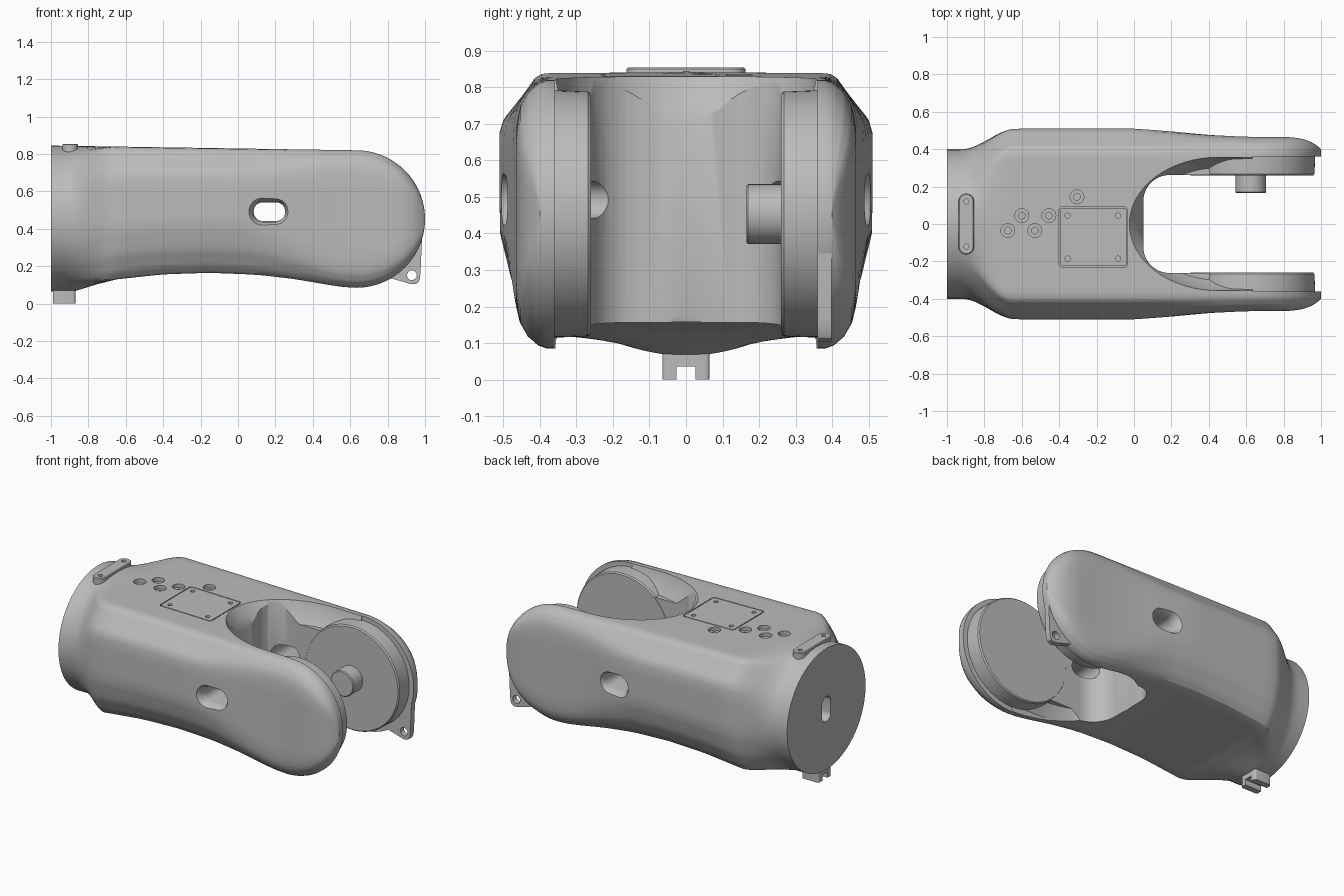
import bpy, bmesh, math
from mathutils import Vector

if "Cube" in bpy.data.objects:
    bpy.data.objects.remove(bpy.data.objects["Cube"])

GREY = (0.5, 0.5, 0.5, 1)
metal = bpy.data.materials.new("plain_grey")
metal.use_nodes = True
metal.diffuse_color = GREY
metal.node_tree.nodes["Principled BSDF"].inputs["Base Color"].default_value = GREY


def loft(name, rings):
    """Closed skin through rings with equal point counts."""
    bm = bmesh.new()
    vs = [[bm.verts.new(p) for p in r] for r in rings]
    n = len(rings[0])
    for a, b in zip(vs, vs[1:]):
        for i in range(n):
            j = (i + 1) % n
            bm.faces.new((a[i], a[j], b[j], b[i]))
    bm.faces.new(vs[0])
    bm.faces.new(vs[-1])
    bmesh.ops.remove_doubles(bm, verts=bm.verts, dist=1e-5)
    bmesh.ops.recalc_face_normals(bm, faces=bm.faces)
    mesh = bpy.data.meshes.new(name)
    bm.to_mesh(mesh)
    bm.free()
    mesh.materials.append(metal)
    ob = bpy.data.objects.new(name, mesh)
    bpy.context.collection.objects.link(ob)
    return ob


def place(pts, axis, t):
    """Set a flat outline at distance t along an axis."""
    if axis == "x":
        return [Vector((t, a, b)) for a, b in pts]
    if axis == "y":
        return [Vector((a, t, b)) for a, b in pts]
    return [Vector((a, b, t)) for a, b in pts]


def stack(name, axis, layers):
    return loft(name, [place(pts, axis, t) for t, pts in layers])


def prism(name, pts, axis, lo, hi):
    return stack(name, axis, [(lo, pts), (hi, pts)])


def rounded(cx, cy, hx, hy, r, n=8):
    """Rounded rectangle outline."""
    pts = []
    for k, (sx, sy) in enumerate([(1, 1), (-1, 1), (-1, -1), (1, -1)]):
        for i in range(n + 1):
            a = (k + i / n) * math.pi / 2
            pts.append((cx + sx * (hx - r) + r * math.cos(a),
                        cy + sy * (hy - r) + r * math.sin(a)))
    return pts


def circle(cx, cy, r, n=24):
    return [(cx + r * math.cos(math.tau * i / n), cy + r * math.sin(math.tau * i / n))
            for i in range(n)]


def cut(ob, tool):
    """Subtract the tool from the object and discard it."""
    m = ob.modifiers.new("cut", "BOOLEAN")
    m.operation, m.solver, m.object = "DIFFERENCE", "EXACT", tool
    bpy.context.view_layer.objects.active = ob
    bpy.ops.object.modifier_apply(modifier=m.name)
    bpy.data.objects.remove(tool)


def interp(table, x):
    for (x0, y0), (x1, y1) in zip(table, table[1:]):
        if x <= x1:
            return y0 + (y1 - y0) * max(0, (x - x0) / (x1 - x0))
    return table[-1][1]


def ease(x, a, b):
    t = min(1, max(0, (x - a) / (b - a)))
    return t * t * (3 - 2 * t)


def resample(line, n=44):
    line = [Vector(p) for p in line]
    at = [0]
    for p, q in zip(line, line[1:]):
        at.append(at[-1] + (q - p).length)
    return [Vector([interp([(s, p[k]) for s, p in zip(at, line)], at[-1] * i / n)
                    for k in range(3)]) for i in range(n + 1)]


# Half sections: share of core width, share of side bulge, share of height
round_sec = resample([(math.sin(a), math.sin(a), 0.5 + 0.5 * math.cos(a))
                      for a in [math.pi * i / 60 for i in range(61)]])
body_sec = resample([(0, 0, 1), (.97, 0, 1), (1, .1, .985), (1, .4, .92), (1, .9, .82),
                     (1, 1, .77), (1, 1, .38), (1, .7, .19), (1, .25, .06),
                     (.97, .05, .01), (.92, 0, 0), (0, 0, 0)])
arm_sec = resample([(0, 0, 1), (.98, 0, 1), (1, .05, .99), (1, .5, .955), (1, .85, .9),
                    (1, 1, .82), (1, 1, .18), (1, .85, .1), (1, .5, .045),
                    (1, .05, .01), (.98, 0, 0), (0, 0, 0)])

CORE, TIP_X, TIP_Z, TIP_R = .40, .6325, .4525, .3675
bottom = [(-1, .065), (-.88, .065), (-.75, .105), (-.65, .13), (-.4, .157), (-.15, .165),
          (.1, .155), (.3, .132), (.5, .098), (.57, .088), (TIP_X, .085)]
top = [(-1, .845), (-.65, .84), (TIP_X, .82)]
width = [(-.65, .51), (0, .51), (.2, .495), (.4, .476), (.6, .466), (.83, .465),
         (.9, .456), (.95, .438), (.985, .415), (1, .40)]


def body_ring(x):
    if x > TIP_X:
        h = math.sqrt(max(0, TIP_R ** 2 - (x - TIP_X) ** 2))
        lo, hi = TIP_Z - h, TIP_Z + h
    else:
        lo, hi = interp(bottom, x), interp(top, x)
    w = interp(width, x) if x > -.65 else CORE + .11 * ease(x, -.92, -.63)
    s, t = ease(x, -.92, -.65), ease(x, 0, .55)
    half = []
    for c, b, a in zip(round_sec, body_sec, arm_sec):
        p = c.lerp(b, s).lerp(a, t)
        half.append((CORE * p[0] + (w - CORE) * p[1], lo + (hi - lo) * p[2]))
    ring = half + [(-y, z) for y, z in half[-2:0:-1]]
    return place(ring, "x", x)


# Main forked housing
xs = [-1, -.93] + [-.9 + .025 * i for i in range(10)]
xs += [-.65 + (TIP_X + .65) * i / 18 for i in range(19)]
xs += [TIP_X + TIP_R * math.sin(math.radians(a)) for a in range(5, 86, 5)]
xs += [TIP_X + TIP_R * math.sin(math.radians(88.5))]
housing = loft("housing", [body_ring(x) for x in xs])


def mouth(x0, hw):
    """Plan outline of the flared opening between the arms."""
    end = [(.45 - (.45 - x0) * math.cos(a), hw * math.sin(a))
           for a in [math.pi * (i / 32 - .5) for i in range(33)]]
    return end + [(1.2, hw), (1.2, -hw)]


# Gap between the arms, with flared mouths above and below
cut(housing, prism("gap_cutter", rounded(.65, 0, .6, .262, .14, 10), "z", -.2, 1.2))
cut(housing, stack("upper_mouth_cutter", "z", [(.70, mouth(.052, .30)), (.77, mouth(.02, .345)),
                                              (.84, mouth(-.032, .36)), (.9, mouth(-.05, .36))]))
cut(housing, stack("lower_mouth_cutter", "z", [(.20, mouth(.054, .30)), (.13, mouth(.04, .355)),
                                              (.02, mouth(.03, .36))]))
cut(housing, prism("tip_cutter", [(TIP_X, -.1), (1.2, -.1), (1.2, 1), (TIP_X, 1)],
                   "y", -.3602, .3602))

# Slot through both arms, flared on the outside
slot = [(.55, .06), (.505, .025), (.475, .006), (.44, 0)]
layers = [(-y, g) for y, g in slot] + [(y, g) for y, g in reversed(slot)]
cut(housing, stack("slot_cutter", "y",
                   [(y, rounded(.168, .492, .084 + g, .05 + g, .048 + g)) for y, g in layers]))

# Cable hole in the round end
cut(housing, prism("cable_cutter", rounded(0, .455, .045, .08, .044), "x", -1.1, -.8))

# Access panel outline and its screw holes
frame = prism("frame_cutter", rounded(-.218, -.07, .184, .161, .02), "z", .822, .88)
cut(frame, prism("frame_inner", rounded(-.218, -.07, .178, .155, .016), "z", .8, .9))
cut(housing, frame)
for x in (-.355, -.085):
    for y in (.045, -.185):
        cut(housing, prism("panel_hole", circle(x, y, .014, 16), "z", .80, .88))

# Counterbored bolt holes
for x, y in [(-.675, -.035), (-.6, .045), (-.53, -.035), (-.455, .045), (-.305, .145)]:
    small, wide = circle(x, y, .018), circle(x, y, .037)
    cut(housing, stack("bolt_cutter", "z", [(.79, small), (.815, small), (.815, wide), (.88, wide)]))

# Hub discs on the inner arm faces
for side, name in ((1, "left_hub"), (-1, "right_hub")):
    stack(name, "y", [(side * y, circle(.63, .4535, r, 96))
                      for y, r in [(.26, .328), (.268, .335), (.345, .338), (.38, .338)]])

# Pivot pin on one hub
stack("pivot_pin", "y", [(y, circle(.625, .453, r, 40))
                         for y, r in [(.165, .077), (.17, .082), (.28, .082)]])

# Lug with a hole on the left arm tip
lug = prism("lug", [(.75, .17), (.82, .135), (.92, .106), (.945, .104), (.962, .112),
                    (.972, .13), (.976, .17), (.985, .38), (.88, .45), (.75, .45)],
            "y", .3605, .398)
cut(lug, prism("lug_hole", circle(.93, .152, .026), "y", .3, .5))

# Top tab with two holes
tab = stack("top_tab", "z", [(z, rounded(-.897, 0, .041 - g, .163 - g, .04 - g))
                             for z, g in [(.80, 0), (.85, 0), (.855, .005)]])
for y in (-.12, .12):
    cut(tab, prism("tab_hole", circle(-.897, y, .014, 16), "z", .835, .9))

# Notched key under the round end
key = prism("bottom_key", rounded(-.93, 0, .06, .065, .012, 4), "z", 0, .12)
cut(key, prism("key_notch", [(-.026, -.1), (.026, -.1), (.026, .036), (-.026, .036)],
               "x", -1.1, -.8))

# Smooth shading with crisp edges
for ob in bpy.context.collection.objects:
    if ob.type == "MESH" and metal.name in ob.data.materials:
        bpy.ops.object.select_all(action="DESELECT")
        ob.select_set(True)
        bpy.context.view_layer.objects.active = ob
        bpy.ops.object.shade_smooth_by_angle(angle=math.radians(30))
